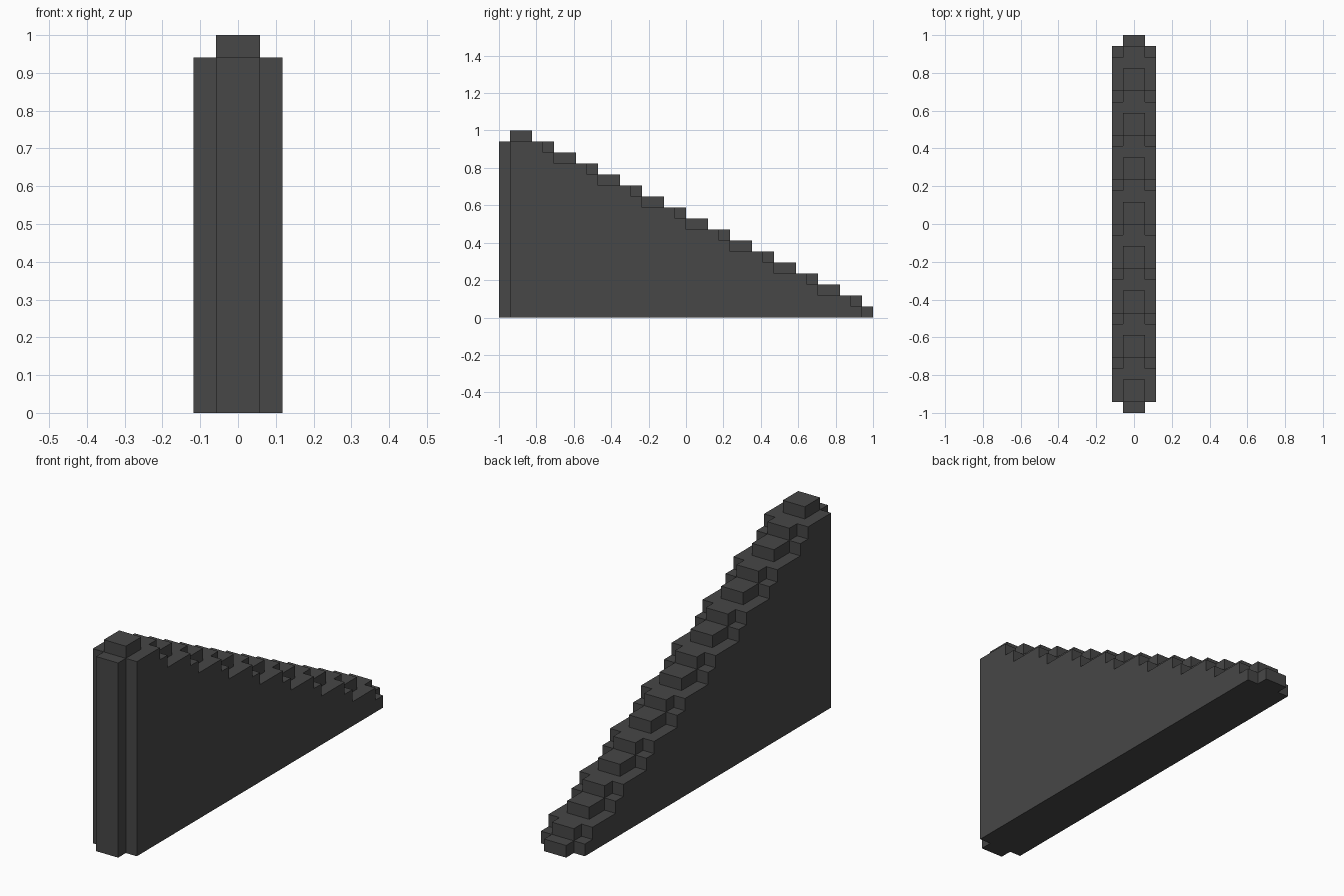
import bpy
import bmesh

cube = bpy.data.objects.get("Cube")
if cube:
    bpy.data.objects.remove(cube, do_unlink=True)

U = 1 / 17  # one block; the ramp is 34 long, 17 high, 4 wide

# Single charcoal colour
charcoal = bpy.data.materials.new("charcoal")
charcoal.use_nodes = True
colour = (0.063, 0.063, 0.063, 1)
charcoal.diffuse_color = colour
bsdf = charcoal.node_tree.nodes["Principled BSDF"]
bsdf.inputs["Base Color"].default_value = colour
bsdf.inputs["Roughness"].default_value = 0.9


def stepped_wall(name, start, steps, x0, x1):
    """Extrude a staircase outline along x; steps are (end, height) in blocks."""
    outline = [(start, 0)]
    y = start
    for end, height in steps:
        outline += [(y, height), (end, height)]
        y = end
    outline.append((y, 0))
    bm = bmesh.new()
    verts = [bm.verts.new((x0 * U, (a - 17) * U, z * U)) for a, z in outline]
    face = bm.faces.new(verts)
    new = bmesh.ops.extrude_face_region(bm, geom=[face])["geom"]
    moved = [v for v in new if isinstance(v, bmesh.types.BMVert)]
    bmesh.ops.translate(bm, verts=moved, vec=((x1 - x0) * U, 0, 0))
    bmesh.ops.recalc_face_normals(bm, faces=bm.faces)
    mesh = bpy.data.meshes.new(name)
    bm.to_mesh(mesh)
    bm.free()
    mesh.materials.append(charcoal)
    obj = bpy.data.objects.new(name, mesh)
    bpy.context.collection.objects.link(obj)
    return obj


# Middle ridge: drops one block every two, with a raised cap near the front
ridge = [(1, 16)] + [(37 - 2 * h, h) for h in range(17, 1, -1)] + [(34, 1)]
stepped_wall("centre_ridge", 0, ridge, -1, 1)

# Side steps: alternate treads of three blocks and one block
side = []
for i in range(8):
    side += [(4 + 4 * i, 16 - 2 * i), (5 + 4 * i, 15 - 2 * i)]
flank = stepped_wall("side_steps", 1, side, 1, 2)
mirror = flank.modifiers.new("mirror", 'MIRROR')
mirror.use_axis = (True, False, False)
mirror.use_mirror_merge = False
